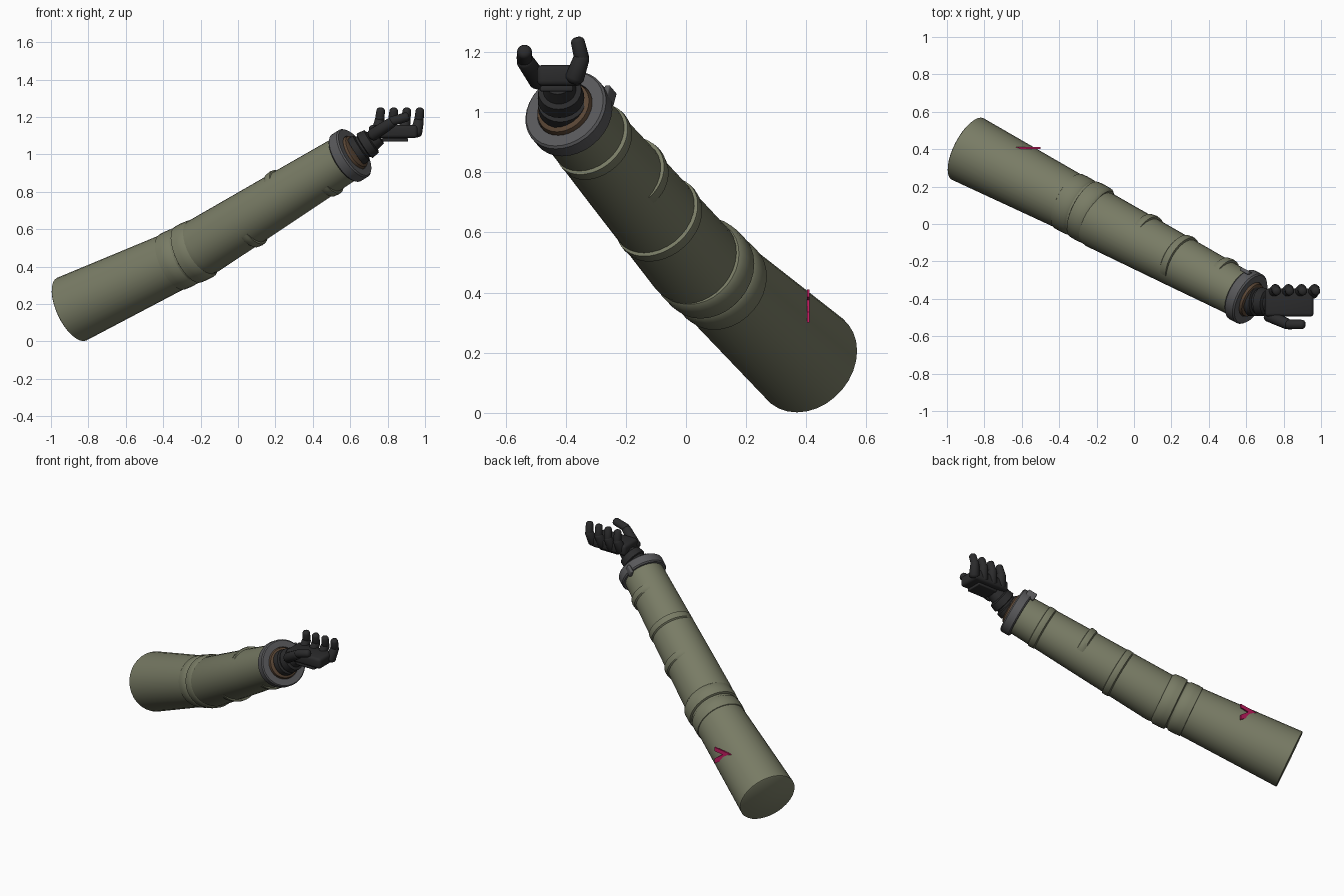
import bpy, bmesh, math
from mathutils import Vector

cube = bpy.data.objects.get("Cube")
if cube:
    bpy.data.objects.remove(cube, do_unlink=True)


def material(name, rgb):
    m = bpy.data.materials.new(name)
    m.use_nodes = True
    m.diffuse_color = (*rgb, 1)
    m.node_tree.nodes["Principled BSDF"].inputs["Base Color"].default_value = (*rgb, 1)
    return m


OLIVE = material("olive cloth", (0.19, 0.20, 0.13))
GREY = material("grey metal", (0.10, 0.10, 0.105))
BROWN = material("brown lining", (0.10, 0.06, 0.035))
BLACK = material("black plastic", (0.024, 0.024, 0.025))
MAGENTA = material("magenta paint", (0.55, 0.012, 0.12))


def finish(name, bm, mat, smooth=True):
    bmesh.ops.recalc_face_normals(bm, faces=bm.faces)
    me = bpy.data.meshes.new(name)
    bm.to_mesh(me)
    bm.free()
    me.materials.append(mat)
    ob = bpy.data.objects.new(name, me)
    bpy.context.collection.objects.link(ob)
    if smooth:
        bpy.ops.object.select_all(action='DESELECT')
        ob.select_set(True)
        bpy.context.view_layer.objects.active = ob
        bpy.ops.object.shade_smooth_by_angle(angle=math.radians(40))
    return ob


def turned(name, origin, axis, profile, mat, segs=32, closed=False):
    """Revolve (distance, radius) pairs about an axis; closed makes a hollow ring."""
    q = Vector(axis).to_track_quat('Z', 'Y')
    bm = bmesh.new()
    rings = []
    for t, r in profile:
        rings.append([bm.verts.new(Vector(origin) + q @ Vector(
            (r * math.cos(a), r * math.sin(a), t)))
            for a in (math.tau * i / segs for i in range(segs))])
    pairs = list(zip(rings, rings[1:])) + ([(rings[-1], rings[0])] if closed else [])
    for a, b in pairs:
        for i in range(segs):
            j = (i + 1) % segs
            bm.faces.new((a[i], a[j], b[j], b[i]))
    if not closed:
        bm.faces.new(rings[0])
        bm.faces.new(rings[-1])
    return finish(name, bm, mat)


def fold(name, origin, axis, radius, facing, half_angle, height, width, steps=28):
    """Cloth fold: an arc around the sleeve that fades out at both ends."""
    axis = Vector(axis).normalized()
    mid = Vector(facing)
    mid = (mid - axis * mid.dot(axis)).normalized()
    side = axis.cross(mid)
    bm = bmesh.new()
    rows = []
    for i in range(steps + 1):
        k = 2 * i / steps - 1
        a = math.radians(half_angle) * k
        out = mid * math.cos(a) + side * math.sin(a)
        h = height * (1 - k ** 4)
        rows.append([bm.verts.new(Vector(origin) + axis * (w * width) + out * (radius + d))
                     for w, d in ((-1, -0.01), (-0.5, h * 0.7), (0.3, h),
                                  (0.8, h * 0.8), (1, -0.01))])
    for a, b in zip(rows, rows[1:]):
        for j in range(4):
            bm.faces.new((a[j], a[j + 1], b[j + 1], b[j]))
    return finish(name, bm, OLIVE)


def rod(name, a, b, r, mat=BLACK, r2=None):
    """Finger segment with rounded ends."""
    a, b = Vector(a), Vector(b)
    n = (b - a).length
    r2 = r2 or r
    prof = [(-r * 0.6, r * 0.5), (-r * 0.35, r * 0.85), (0, r),
            (n, r2), (n + r2 * 0.35, r2 * 0.85), (n + r2 * 0.6, r2 * 0.5)]
    return turned(name, a, b - a, prof, mat, 16)


def box(name, center, size, mat, bevel=0.0, axis=None):
    bm = bmesh.new()
    bmesh.ops.create_cube(bm, size=1)
    for v in bm.verts:
        v.co = Vector([v.co[i] * size[i] for i in range(3)])
    if bevel:
        bmesh.ops.bevel(bm, geom=bm.edges[:], offset=bevel, segments=3,
                        profile=0.5, affect='EDGES')
    q = Vector(axis).to_track_quat('Z', 'Y') if axis else None
    for v in bm.verts:
        v.co = (q @ v.co if q else v.co) + Vector(center)
    return finish(name, bm, mat)


# Upper sleeve with the gathered elbow bands
shoulder = Vector((-0.893, 0.403, 0.171))
upper = Vector((0.82, -0.425, 0.385)).normalized()
turned("upper_sleeve", shoulder, upper, [(0, 0.18), (0.004, 0.185), (0.66, 0.158), (0.84, 0.15)], OLIVE)
for name, s, r in (("elbow_band_rear", 0.655, 0.164), ("elbow_band_front", 0.76, 0.167)):
    turned(name, shoulder, upper,
           [(s, r - 0.014), (s + 0.006, r - 0.002), (s + 0.04, r), (s + 0.085, r - 0.002),
            (s + 0.1, r - 0.014)], OLIVE)

# Forearm sleeve and its folds
elbow = Vector((-0.2, 0.03, 0.5))
cuff = Vector((0.6, -0.39, 0.995))
fore = (cuff - elbow).normalized()
turned("forearm_sleeve", elbow, fore, [(-0.03, 0.148), (0.02, 0.157), (0.6, 0.14), (1.0, 0.127)], OLIVE)
for name, t, r, facing, half in (
        ("cuff_fold", 0.82, 0.133, (0.5, 0.7, -0.6), 95),
        ("middle_fold", 0.55, 0.141, (0, 0.7, 0.7), 85),
        ("elbow_fold", 0.3, 0.149, (0.5, 0.7, -0.7), 100)):
    fold(name, elbow.lerp(cuff, t), fore, r, facing, half, 0.013, 0.03)

# Wrist ring, lining and latch
turned("wrist_ring", cuff, fore,
       [(-0.035, 0.12), (-0.035, 0.14), (-0.027, 0.147), (0.024, 0.147), (0.032, 0.14),
        (0.032, 0.1), (-0.01, 0.098)], GREY, closed=True)
turned("wrist_lining", cuff, fore, [(-0.02, 0.1), (0.02, 0.1), (0.045, 0.094), (0.052, 0.08)], BROWN)
box("ring_latch", (0.6, -0.255, 1.055), (0.02, 0.05, 0.06), GREY, 0.006, fore)

# Wrist joint
wrist = Vector((0.63, -0.41, 1.015))
palm_root = Vector((0.76, -0.425, 1.1))
reach = (palm_root - wrist).normalized()
turned("wrist_joint", wrist, reach,
       [(0, 0.082), (0.035, 0.08), (0.04, 0.066), (0.052, 0.066), (0.057, 0.078),
        (0.1, 0.072), (0.106, 0.055), (0.15, 0.045)], BLACK, 24)

# Palm
box("palm", (0.83, -0.42, 1.122), (0.26, 0.15, 0.07), BLACK, 0.018)
box("palm_back_plate", (0.84, -0.43, 1.078), (0.14, 0.11, 0.018), BLACK, 0.005)

# Four curled fingers
for i in range(4):
    x = 0.763 + 0.07 * i
    knuckle = (x - 0.02, -0.37, 1.115)
    middle = (x - 0.006, -0.347, 1.18)
    tip = (x, -0.36, 1.235)
    rod(f"finger_base_{i + 1}", knuckle, middle, 0.032, r2=0.027)
    rod(f"finger_tip_{i + 1}", middle, tip, 0.025, r2=0.023)

# Thumb
rod("thumb_base", (0.72, -0.49, 1.105), (0.82, -0.535, 1.17), 0.033, r2=0.029)
rod("thumb_tip", (0.825, -0.537, 1.178), (0.9, -0.537, 1.2), 0.026, r2=0.025)

# Painted pointed marker on the upper sleeve
bm = bmesh.new()
outline = [(-0.5, 0.41), (-0.65, 0.39), (-0.5, 0.3), (-0.503, 0.335), (-0.56, 0.375), (-0.503, 0.385)]
face = bm.faces.new([bm.verts.new((x, 0.402, z)) for x, z in outline])
grown = bmesh.ops.extrude_face_region(bm, geom=[face])["geom"]
bmesh.ops.translate(bm, vec=(0, 0.009, 0), verts=[g for g in grown if isinstance(g, bmesh.types.BMVert)])
finish("sleeve_marker", bm, MAGENTA, smooth=False)
